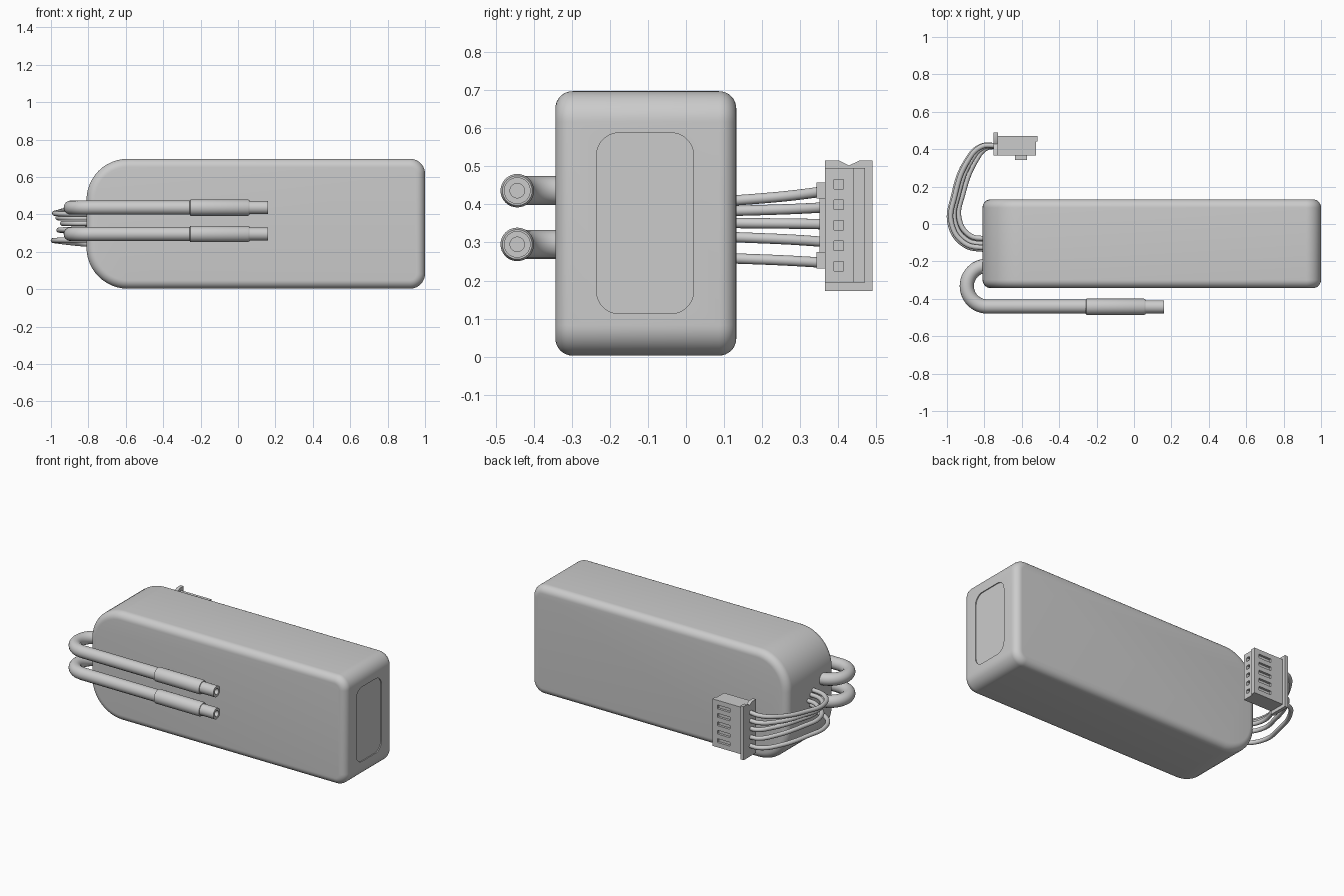
import bpy, bmesh
from math import sin, cos, pi, radians
from mathutils import Vector

if "Cube" in bpy.data.objects:
    bpy.data.objects.remove(bpy.data.objects["Cube"])


def finish(name, bm, smooth=True):
    bmesh.ops.recalc_face_normals(bm, faces=bm.faces)
    me = bpy.data.meshes.new(name)
    bm.to_mesh(me)
    bm.free()
    ob = bpy.data.objects.new(name, me)
    bpy.context.collection.objects.link(ob)
    if smooth:
        shade(ob)
    return ob


def shade(ob):
    bpy.ops.object.select_all(action='DESELECT')
    ob.select_set(True)
    bpy.context.view_layer.objects.active = ob
    bpy.ops.object.shade_smooth_by_angle(angle=radians(35))


def rounded(u0, u1, v0, v1, r_left, r_right, n=12):
    """Rounded rectangle outline with separate left and right corner radii."""
    pts = []
    for k, (u, v, r) in enumerate([(u1, v1, r_right), (u0, v1, r_left),
                                   (u0, v0, r_left), (u1, v0, r_right)]):
        cu = u - r if u == u1 else u + r
        cv = v - r if v == v1 else v + r
        for i in range(n + 1):
            a = (k + i / n) * pi / 2
            pts.append((cu + r * cos(a), cv + r * sin(a)))
    return pts


def prism(name, pts, axis, lo, hi, bevel=0.0):
    """Extrude a 2D outline along x (outline in yz) or y (outline in xz)."""
    bm = bmesh.new()
    place = (lambda u, v, w: (w, u, v)) if axis == 'x' else (lambda u, v, w: (u, w, v))
    rings = [[bm.verts.new(place(u, v, w)) for u, v in pts] for w in (lo, hi)]
    caps = [bm.faces.new(r) for r in rings]
    n = len(pts)
    for i in range(n):
        j = (i + 1) % n
        bm.faces.new((rings[0][i], rings[0][j], rings[1][j], rings[1][i]))
    if bevel:
        bmesh.ops.recalc_face_normals(bm, faces=bm.faces)
        bmesh.ops.bevel(bm, geom=[e for f in caps for e in f.edges], offset=bevel,
                        segments=8, profile=0.5, affect='EDGES')
    return finish(name, bm)


def boxes(name, specs):
    """One mesh made of boxes given as (x0, x1, y0, y1, z0, z1)."""
    bm = bmesh.new()
    for s in specs:
        vs = bmesh.ops.create_cube(bm, size=1)['verts']
        for v in vs:
            v.co = Vector([s[2 * k] if v.co[k] < 0 else s[2 * k + 1] for k in range(3)])
    return finish(name, bm, False)


def cut(ob, cutter):
    m = ob.modifiers.new("cut", 'BOOLEAN')
    m.operation, m.solver, m.object = 'DIFFERENCE', 'EXACT', cutter
    bpy.context.view_layer.objects.active = ob
    bpy.ops.object.modifier_apply(modifier=m.name)
    bpy.data.objects.remove(cutter)
    shade(ob)


def wire(name, pts, radius, smooth_path):
    cu = bpy.data.curves.new(name, 'CURVE')
    cu.dimensions = '3D'
    cu.bevel_depth, cu.bevel_resolution = radius, 6
    cu.use_fill_caps = True
    sp = cu.splines.new('BEZIER' if smooth_path else 'POLY')
    if smooth_path:
        sp.bezier_points.add(len(pts) - 1)
        for b, p in zip(sp.bezier_points, pts):
            b.co = p
            b.handle_left_type = b.handle_right_type = 'AUTO'
    else:
        sp.points.add(len(pts) - 1)
        for b, p in zip(sp.points, pts):
            b.co = (*p, 1)
    ob = bpy.data.objects.new(name, cu)
    bpy.context.collection.objects.link(ob)


def lathe(name, profile, y, z, n=32):
    """Turn an (x, radius) profile around an axis parallel to x."""
    bm = bmesh.new()
    rings = [[bm.verts.new((x, y + r * cos(2 * pi * i / n), z + r * sin(2 * pi * i / n)))
              for i in range(n)] for x, r in profile]
    for a, b in zip(rings, rings[1:]):
        for i in range(n):
            j = (i + 1) % n
            bm.faces.new((a[i], a[j], b[j], b[i]))
    bm.faces.new(rings[0])
    bm.faces.new(rings[-1])
    return finish(name, bm)


# Pack body with large left corners and a shallow panel in the right end
body = prism("pack_body", rounded(-0.81, 1.0, 0.003, 0.697, 0.22, 0.08), 'y',
             -0.343, 0.132, bevel=0.045)
cut(body, prism("panel_cutter", rounded(-0.235, 0.02, 0.113, 0.588, 0.06, 0.06), 'x', 0.994, 1.05))

# Two power leads, each with a U-bend, a sleeve and a hollow plug
for side, z in (("upper", 0.436), ("lower", 0.295)):
    path = [(-0.74, -0.223, z)]
    for i in range(25):
        a = pi / 2 + pi * i / 24
        path.append((-0.785 + 0.109 * cos(a), -0.332 + 0.109 * sin(a), z))
    path.append((-0.2, -0.441, z))
    wire(side + "_power_lead", path, 0.038, False)
    lathe(side + "_power_plug",
          [(-0.258, 0.037), (-0.254, 0.044), (0.052, 0.044), (0.062, 0.039), (0.062, 0.035),
           (0.16, 0.035), (0.16, 0.019), (0.09, 0.019)], -0.443, z)

# Five thin balance wires curving from the body to the connector
pin_z = [0.238 + 0.0537 * i for i in range(5)]
start_z = [0.262, 0.318, 0.352, 0.38, 0.402]
spread = [1.0, 0.4, 0.0, 0.5, 0.85]
inner = [(-0.78, -0.08), (-0.88, -0.06), (-0.935, 0.03), (-0.915, 0.16), (-0.845, 0.34), (-0.79, 0.405), (-0.73, 0.415)]
outer = [(-0.78, -0.14), (-0.91, -0.11), (-0.983, 0.0), (-0.965, 0.15), (-0.90, 0.33), (-0.82, 0.415), (-0.73, 0.42)]
blend = [0, 0, 0.05, 0.2, 0.55, 0.85, 1]
for k in range(5):
    pts = []
    for a, b, w in zip(inner, outer, blend):
        p = Vector(a).lerp(Vector(b), spread[k])
        pts.append((p.x, p.y, start_z[k] + (pin_z[k] - start_z[k]) * w))
    wire("balance_wire_%d" % (k + 1), pts, 0.0135, True)

# Connector housing with pin holes in the end and slots in the back
housing = boxes("connector_housing", [(-0.735, -0.524, 0.365, 0.47, 0.195, 0.495)])
cut(housing, boxes("hole_cutter",
    [(-0.66, -0.4, 0.389, 0.414, z - 0.0125, z + 0.0125) for z in pin_z]))
cut(housing, boxes("slot_cutter",
    [(-0.64, -0.55, 0.455, 0.5, z - 0.012, z + 0.012) for z in pin_z]))
boxes("connector_lip", [(-0.53, -0.515, 0.44, 0.47, 0.195, 0.495)])

# Notched flange at the wire end, and key rails on the front of the housing
prism("connector_flange", [(0.365, 0.173), (0.49, 0.173), (0.49, 0.515), (0.455, 0.515),
                           (0.428, 0.502), (0.402, 0.515), (0.365, 0.515)], 'x', -0.75, -0.728)
boxes("connector_keys", [(-0.636, -0.573, 0.342, 0.367, z0, z1)
                         for z0, z1 in ((0.232, 0.275), (0.415, 0.458))]
      + [(-0.625, -0.584, 0.35, 0.367, 0.275, 0.415)])
